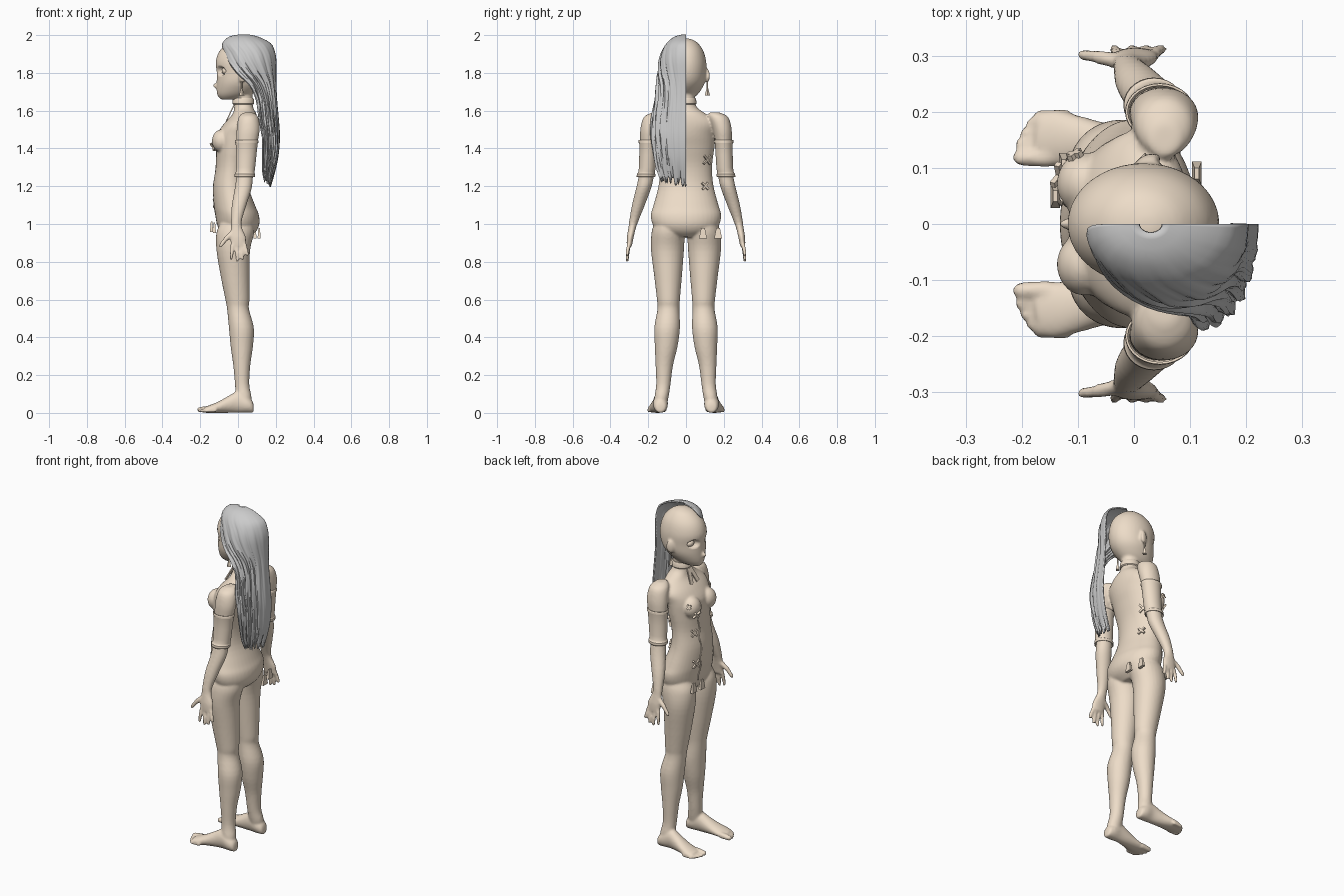
import bpy, bmesh, math, random
from mathutils import Vector, Matrix

if "Cube" in bpy.data.objects:
    bpy.data.objects.remove(bpy.data.objects["Cube"])
random.seed(4)

tan = bpy.data.materials.new("tan")
tan.diffuse_color = (0.85, 0.72, 0.58, 1)
tan.use_nodes = True
tan.node_tree.nodes["Principled BSDF"].inputs["Base Color"].default_value = tan.diffuse_color


def finish(name, bm, mat=tan, angle=40):
    bmesh.ops.recalc_face_normals(bm, faces=bm.faces)
    me = bpy.data.meshes.new(name)
    bm.to_mesh(me)
    bm.free()
    ob = bpy.data.objects.new(name, me)
    bpy.context.collection.objects.link(ob)
    if mat:
        me.materials.append(mat)
    for p in me.polygons:
        p.use_smooth = True
    bpy.ops.object.select_all(action='DESELECT')
    ob.select_set(True)
    bpy.context.view_layer.objects.active = ob
    bpy.ops.object.shade_smooth_by_angle(angle=math.radians(angle))
    return ob


def spline(rows, n):
    """Catmull-Rom interpolation of number rows."""
    out = []
    for i in range(len(rows) - 1):
        p = [rows[max(0, min(len(rows) - 1, i + k))] for k in (-1, 0, 1, 2)]
        for j in range(n):
            t = j / n
            out.append([0.5 * (2*b + (c-a)*t + (2*a-5*b+4*c-d)*t*t + (3*b-a-3*c+d)*t**3)
                        for a, b, c, d in zip(*p)])
    return out + [list(rows[-1])]


def loft(bm, rows, axis='Z', seg=28, n=4, caps=True):
    """Rows are x, y, z, radius1, radius2; rings lie across the axis."""
    rings = []
    for x, y, z, a, b in spline(rows, n):
        ring = []
        for k in range(seg):
            c, s = math.cos(k * math.tau / seg), math.sin(k * math.tau / seg)
            off = (a * c, b * s, 0) if axis == 'Z' else (0, a * c, b * s)
            ring.append(bm.verts.new((x + off[0], y + off[1], z + off[2])))
        rings.append(ring)
    for r, q in zip(rings, rings[1:]):
        for k in range(seg):
            m = (k + 1) % seg
            bm.faces.new((r[k], r[m], q[m], q[k]))
    if caps:
        bm.faces.new(rings[0])
        bm.faces.new(rings[-1])


def ball(bm, loc, scale, rot=Matrix()):
    bmesh.ops.create_uvsphere(bm, u_segments=20, v_segments=14, radius=1,
                              matrix=Matrix.Translation(loc) @ rot @ Matrix.Diagonal((*scale, 1)))


def rod(bm, p, q, r):
    """Rounded stick from p to q."""
    p, q = Vector(p), Vector(q)
    rot = (q - p).to_track_quat('Z', 'Y').to_matrix().to_4x4()
    ball(bm, p, (r, r, r))
    ball(bm, q, (r * .85,) * 3)
    bmesh.ops.create_cone(bm, cap_ends=True, segments=16, radius1=r, radius2=r * .85,
                          depth=(q - p).length, matrix=Matrix.Translation((p + q) / 2) @ rot)


def profile(rows):
    """z, front x, back x, half width -> loft rows"""
    return [((f + b) / 2, 0, z, (b - f) / 2, w) for z, f, b, w in rows]


# Torso and neck
bm = bmesh.new()
loft(bm, profile([(.93, -.07, .06, .09), (.96, -.095, .095, .15), (1.0, -.112, .113, .178),
                  (1.05, -.12, .11, .186), (1.1, -.128, .09, .172), (1.2, -.132, .055, .146),
                  (1.3, -.118, .052, .138), (1.4, -.115, .075, .15), (1.47, -.112, .095, .158),
                  (1.53, -.075, .103, .165), (1.58, -.03, .098, .11), (1.62, -.02, .08, .056),
                  (1.68, -.02, .076, .046), (1.75, -.02, .078, .046)]), seg=40)
# Head
loft(bm, profile([(1.982, .01, .04, .015), (1.965, -.045, .085, .055), (1.92, -.095, .13, .09),
                  (1.86, -.118, .15, .107), (1.8, -.112, .15, .107), (1.75, -.113, .133, .1),
                  (1.71, -.113, .1, .08), (1.68, -.108, .06, .056), (1.658, -.09, .0, .025)]), seg=40)
ball(bm, (-.115, 0, 1.732), (.02, .01, .014))
for s in (1, -1):
    # Chest and ear
    ball(bm, (-.088, s * .072, 1.44), (.05, .056, .06))
    ball(bm, (.025, s * .112, 1.785), (.024, .012, .038),
         Matrix.Rotation(s * .35, 4, 'Z'))
    # Leg
    loft(bm, [(-.005, s * .09, 1.0, .09, .08), (-.015, s * .095, .95, .1, .088),
              (-.025, s * .098, .86, .089, .087), (-.015, s * .095, .72, .076, .073),
              (-.003, s * .093, .6, .064, .061), (.0, s * .093, .55, .058, .058),
              (.018, s * .1, .45, .066, .068), (.02, s * .105, .35, .059, .06),
              (.02, s * .115, .25, .045, .046), (.022, s * .12, .15, .038, .038),
              (.03, s * .13, .08, .042, .037), (.03, s * .135, .03, .035, .03)])
    # Foot and toes: x, y, half width, height
    foot = [(.083, .135, .015, .04), (.075, .135, .03, .065), (.045, .135, .039, .09),
            (0, .135, .037, .115), (-.05, .14, .04, .09), (-.1, .148, .046, .062),
            (-.14, .153, .05, .045), (-.175, .153, .044, .032)]
    loft(bm, [(x, s * y, h / 2, w, h / 2) for x, y, w, h in foot], axis='X')
    for x, y, r in ((-.202, .118, .017), (-.203, .142, .012), (-.195, .162, .011),
                    (-.184, .18, .011), (-.17, .195, .01)):
        rod(bm, (x + .05, s * y, r + .004), (x, s * y, r), r)
    # Arm
    arm = [(.055, .15, 1.59, .025, .03), (.055, .172, 1.565, .052, .052),
           (.054, .192, 1.5, .061, .05), (.047, .2, 1.42, .055, .043),
           (.04, .205, 1.3, .047, .04), (.035, .211, 1.25, .044, .04),
           (.028, .224, 1.19, .045, .04), (.006, .252, 1.1, .039, .034),
           (-.008, .275, 1.02, .029, .025), (-.008, .285, .98, .03, .02),
           (.0, .295, .93, .042, .018), (.004, .3, .885, .04, .014)]
    loft(bm, [(x, s * y, *r) for x, y, *r in arm])
    # Fingers and thumb
    for x0, x1, z1 in ((-.028, -.036, .818), (-.006, -.004, .808), (.016, .024, .815), (.034, .05, .838)):
        rod(bm, (x0, s * .3, .895), ((x0 + x1) / 2, s * .308, (.895 + z1) / 2), .0115)
        rod(bm, ((x0 + x1) / 2, s * .308, (.895 + z1) / 2), (x1, s * .311, z1), .0105)
    rod(bm, (-.02, s * .288, .96), (-.065, s * .298, .92), .015)
    rod(bm, (-.065, s * .298, .92), (-.092, s * .302, .885), .012)

# Fuse the body into one smooth skin
rough = finish("rough_body", bm)
rm = rough.modifiers.new("fuse", 'REMESH')
rm.mode, rm.voxel_size = 'VOXEL', .0065
sm = rough.modifiers.new("soften", 'SMOOTH')
sm.factor, sm.iterations = .5, 5
dg = bpy.context.evaluated_depsgraph_get()
bm = bmesh.new()
bm.from_mesh(bpy.data.meshes.new_from_object(rough.evaluated_get(dg)))
bpy.data.objects.remove(rough)
# Eye sockets
for v in bm.verts:
    d = ((v.co.x + .1) / .06)**2 + ((abs(v.co.y) - .055) / .032)**2 + ((v.co.z - 1.81) / .024)**2
    if d < 1:
        v.co.x += .024 * min(1, 2 * (1 - d))
body = finish("body", bm, angle=80)
bpy.context.view_layer.update()


def on_body(y, z, side):
    """Point and normal of the body seen from the front (-1) or back (1)."""
    ok, p, n, _ = body.ray_cast(Vector((side, y, z)), Vector((-side, 0, 0)))
    return (p, n) if ok else (Vector((side * .1, y, z)), Vector((side, 0, 0)))


# Crossed stitches on one side of the suit
for i, (y, z, side, L) in enumerate(((.085, 1.41, -1, .055), (.12, 1.46, -1, .03), (.075, 1.29, -1, .05),
                                     (.075, 1.11, -1, .06), (.11, 1.34, 1, .06), (.1, 1.2, 1, .05))):
    p, n = on_body(y, z, side)
    base = Matrix.Translation(p + n * .004) @ n.to_track_quat('Z', 'Y').to_matrix().to_4x4()
    bm = bmesh.new()
    for a in (.8, -.8):
        bmesh.ops.create_cube(bm, size=1, matrix=base @ Matrix.Rotation(a, 4, 'Z')
                              @ Matrix.Diagonal((L, .011, .01, 1)))
    finish(f"cross_stitch_{i}", bm)

# Hanging clips at the hips
for i, (p, side) in enumerate((((-.14, .05, .985), -1), ((-.125, .105, .98), -1),
                               ((.112, .09, .95), 1), ((.09, .17, .95), 1))):
    bm = bmesh.new()
    bmesh.ops.create_cone(bm, cap_ends=True, segments=4, radius1=.03, radius2=.014, depth=.055,
                          matrix=Matrix.Translation(p) @ Matrix.Diagonal((.4, 1, 1, 1))
                          @ Matrix.Rotation(math.pi / 4, 4, 'Z'))
    finish(f"hip_clip_{i}", bm)

# Front seam of the suit
bm = bmesh.new()
pts = [on_body(.04 + .006 * math.sin(k * 1.7), 1.0 + k * .03, -1)[0] for k in range(16)]
for p, q in zip(pts, pts[1:]):
    rod(bm, p, q, .004)
finish("front_seam", bm)

# Collar with ribbon ends
bm = bmesh.new()
loft(bm, [(.028, 0, z, r, r - .002) for z, r in ((1.632, .053), (1.637, .057), (1.66, .056), (1.667, .052))], n=1)
for s in (1, -1):
    bmesh.ops.create_cube(bm, size=1, matrix=Matrix.Translation((-.04, s * .018, 1.59))
                          @ Matrix.Rotation(.45, 4, 'Y') @ Matrix.Rotation(s * .25, 4, 'X')
                          @ Matrix.Diagonal((.006, .026, .09, 1)))
finish("collar", bm)

for s, side in ((1, "left"), (-1, "right")):
    # Sleeve with raised hems
    bm = bmesh.new()
    loft(bm, [(x, s * y, z, a, b) for x, y, z, a, b in
              ((.046, .2, 1.445, .061, .05), (.046, .2, 1.43, .062, .051), (.046, .2, 1.425, .058, .047),
               (.04, .205, 1.3, .051, .044), (.037, .21, 1.27, .05, .045),
               (.036, .211, 1.265, .054, .049), (.035, .212, 1.25, .054, .049))], n=2, caps=False)
    finish(f"sleeve_{side}", bm).modifiers.new("thick", 'SOLIDIFY').thickness = .004
    # Earring
    bm = bmesh.new()
    rod(bm, (.02, s * .113, 1.75), (.02, s * .113, 1.715), .004)
    bmesh.ops.create_cone(bm, cap_ends=True, segments=4, radius1=.014, radius2=.004, depth=.04,
                          matrix=Matrix.Translation((.02, s * .113, 1.7)))
    finish(f"earring_{side}", bm)
    # Eyeball
    bm = bmesh.new()
    ball(bm, (-.064, s * .055, 1.81), (.022, .028, .02))
    finish(f"eye_{side}", bm)

# Long hair covering one half: z, centre x, back radius, side radius, sweep degrees
levels = [(2.0, .03, .02, .015, 180), (1.988, .03, .075, .06, 180), (1.955, .045, .125, .1, 176),
          (1.91, .055, .137, .125, 155), (1.86, .06, .14, .138, 142), (1.8, .065, .135, .143, 122),
          (1.74, .075, .125, .147, 100), (1.66, .1, .103, .155, 92), (1.56, .115, .097, .17, 92),
          (1.46, .13, .088, .172, 92), (1.36, .132, .078, .16, 92), (1.28, .132, .06, .148, 92),
          (1.21, .14, .03, .13, 92)]
cols = 48
jag = [random.uniform(-.02, .035) + .03 * (k / cols) for k in range(cols + 1)]
bm = bmesh.new()
grid = []
for z, cx, a, b, deg in spline(levels, 3):
    row = []
    low = max(0, (1.4 - z) / .19)**2
    fold = .006 * min(1, max(0, (2.0 - z) / .3))
    for k in range(cols + 1):
        t = math.radians(deg) * k / cols
        w = 1 + fold / .1 * (math.sin(k * .8 + z * 5) + .6 * math.sin(k * 1.9 - z * 9)) * math.sin(t)
        row.append(bm.verts.new((cx + a * w * math.cos(t), -b * w * math.sin(t),
                                 z + low * jag[k])))
    grid.append(row)
for r, q in zip(grid, grid[1:]):
    for k in range(cols):
        bm.faces.new((r[k], r[k + 1], q[k + 1], q[k]))
hair = finish("hair_half", bm, mat=None, angle=60)
so = hair.modifiers.new("thick", 'SOLIDIFY')
so.thickness, so.offset = .008, 0
